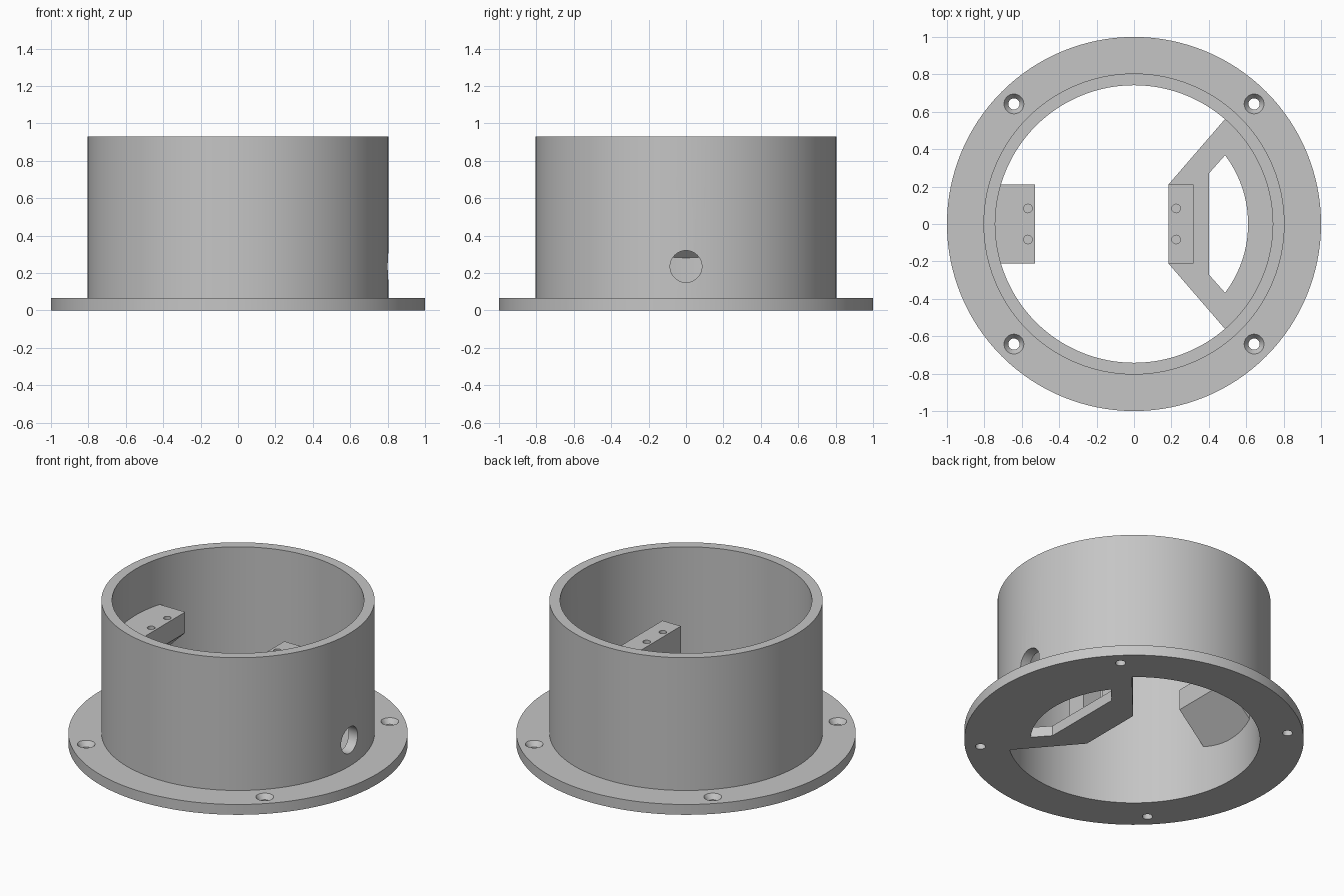
import bpy, bmesh, math
from mathutils import Matrix, Vector

if "Cube" in bpy.data.objects:
    bpy.data.objects.remove(bpy.data.objects["Cube"], do_unlink=True)

FLANGE_R, OUTER_R, INNER_R = 1.0, 0.805, 0.742
FLANGE_H, WALL_H, MOUNT_H = 0.067, 0.93, 0.63
SEGMENTS = 128

grey = bpy.data.materials.new("plain grey")
grey.use_nodes = True
grey.diffuse_color = (0.56, 0.56, 0.56, 1)
grey.node_tree.nodes["Principled BSDF"].inputs["Base Color"].default_value = grey.diffuse_color


def finish(name, bm):
    bmesh.ops.recalc_face_normals(bm, faces=bm.faces)
    mesh = bpy.data.meshes.new(name)
    bm.to_mesh(mesh)
    bm.free()
    mesh.materials.append(grey)
    obj = bpy.data.objects.new(name, mesh)
    bpy.context.collection.objects.link(obj)
    return obj


def prism(name, points, offset):
    """Extrude a planar outline of 3D points along offset."""
    bm = bmesh.new()
    face = bm.faces.new([bm.verts.new(p) for p in points])
    top = bmesh.ops.extrude_face_region(bm, geom=[face])["geom"]
    verts = [g for g in top if isinstance(g, bmesh.types.BMVert)]
    bmesh.ops.translate(bm, verts=verts, vec=offset)
    return finish(name, bm)


def box(name, low, high):
    (x0, y0, z0), (x1, y1, z1) = low, high
    return prism(name, [(x0, y0, z0), (x1, y0, z0), (x1, y1, z0), (x0, y1, z0)],
                 (0, 0, z1 - z0))


def lathe(name, profile, segments, closed_ring=False):
    """Spin (radius, height) points about z."""
    bm = bmesh.new()
    verts = [bm.verts.new((r, 0, z)) for r, z in profile]
    edges = [bm.edges.new(pair) for pair in zip(verts, verts[1:])]
    if closed_ring:
        edges.append(bm.edges.new((verts[-1], verts[0])))
    bmesh.ops.spin(bm, geom=verts + edges, cent=(0, 0, 0), axis=(0, 0, 1),
                   angle=math.tau, steps=segments, use_merge=False)
    bmesh.ops.remove_doubles(bm, verts=bm.verts, dist=1e-5)
    return finish(name, bm)


def arc(radius, half_angle, z, steps=32):
    angles = [half_angle * (2 * i / steps - 1) for i in range(steps + 1)]
    return [(radius * math.cos(a), radius * math.sin(a), z) for a in angles]


def cut(obj, cutter):
    cutter.hide_render = True
    mod = obj.modifiers.new("cut", "BOOLEAN")
    mod.operation, mod.solver, mod.object = "DIFFERENCE", "EXACT", cutter
    bpy.context.view_layer.objects.active = obj
    bpy.ops.object.modifier_apply(modifier=mod.name)
    bpy.data.objects.remove(cutter, do_unlink=True)


# Tube wall and base flange in one turned shell
shell = lathe("flanged_tube", [(INNER_R, 0), (FLANGE_R, 0), (FLANGE_R, FLANGE_H),
                               (OUTER_R, FLANGE_H), (OUTER_R, WALL_H), (INNER_R, WALL_H)],
              SEGMENTS, closed_ring=True)

# Countersunk flange holes
for sx in (-1, 1):
    for sy in (-1, 1):
        tool = lathe("screw_cutter", [(0, -0.05), (0.03, -0.05), (0.03, 0.035),
                                      (0.053, FLANGE_H), (0.053, 0.1), (0, 0.1)], 32)
        tool.data.transform(Matrix.Translation((0.642 * sx, 0.642 * sy, 0)))
        cut(shell, tool)

# Cable hole through the side wall
tool = lathe("cable_cutter", [(0, 0.6), (0.085, 0.6), (0.085, 0.95), (0, 0.95)], 48)
tool.data.transform(Matrix.Translation((0, 0, 0.235)) @ Matrix.Rotation(math.pi / 2, 4, "Y"))
cut(shell, tool)

# Floor web with a curved window
web_outline = [(0.49, 0.565, 0), (0.185, 0.212, 0), (0.185, -0.212, 0), (0.49, -0.565, 0)]
web = prism("floor_web", arc(INNER_R + 0.002, math.atan2(0.565, 0.49), 0) + web_outline[1:3],
            (0, 0, FLANGE_H))
window = arc(0.61, math.atan2(0.37, 0.49), -0.1) + [(0.4, 0.27, -0.1), (0.4, -0.27, -0.1)]
cut(web, prism("window_cutter", window, (0, 0, 0.4)))

# Upright mounting block with a cable passage
block = box("mounting_block", (0.185, -0.212, FLANGE_H), (0.318, 0.212, MOUNT_H))
cut(block, box("passage_cutter", (0, -0.086, 0), (0.5, 0.086, 0.33)))

# Wall bracket with a sloping underside
bracket = prism("wall_bracket", [(-0.77, -0.212, MOUNT_H), (-0.528, -0.212, MOUNT_H),
                                 (-0.528, -0.212, 0.495), (-0.77, -0.212, 0.253)],
                (0, 0.424, 0))

# Blind screw holes in both mounts
for mount, x in ((block, 0.225), (bracket, -0.567)):
    for y in (-0.083, 0.083):
        tool = lathe("pilot_cutter", [(0, 0.5), (0.023, 0.5), (0.023, 0.7), (0, 0.7)], 24)
        tool.data.transform(Matrix.Translation((x, y, 0)))
        cut(mount, tool)

# Smooth curved walls, keep sharp edges
parts = (shell, web, block, bracket)
bpy.ops.object.select_all(action="DESELECT")
for part in parts:
    part.select_set(True)
bpy.context.view_layer.objects.active = shell
bpy.ops.object.shade_smooth_by_angle(angle=math.radians(30))
